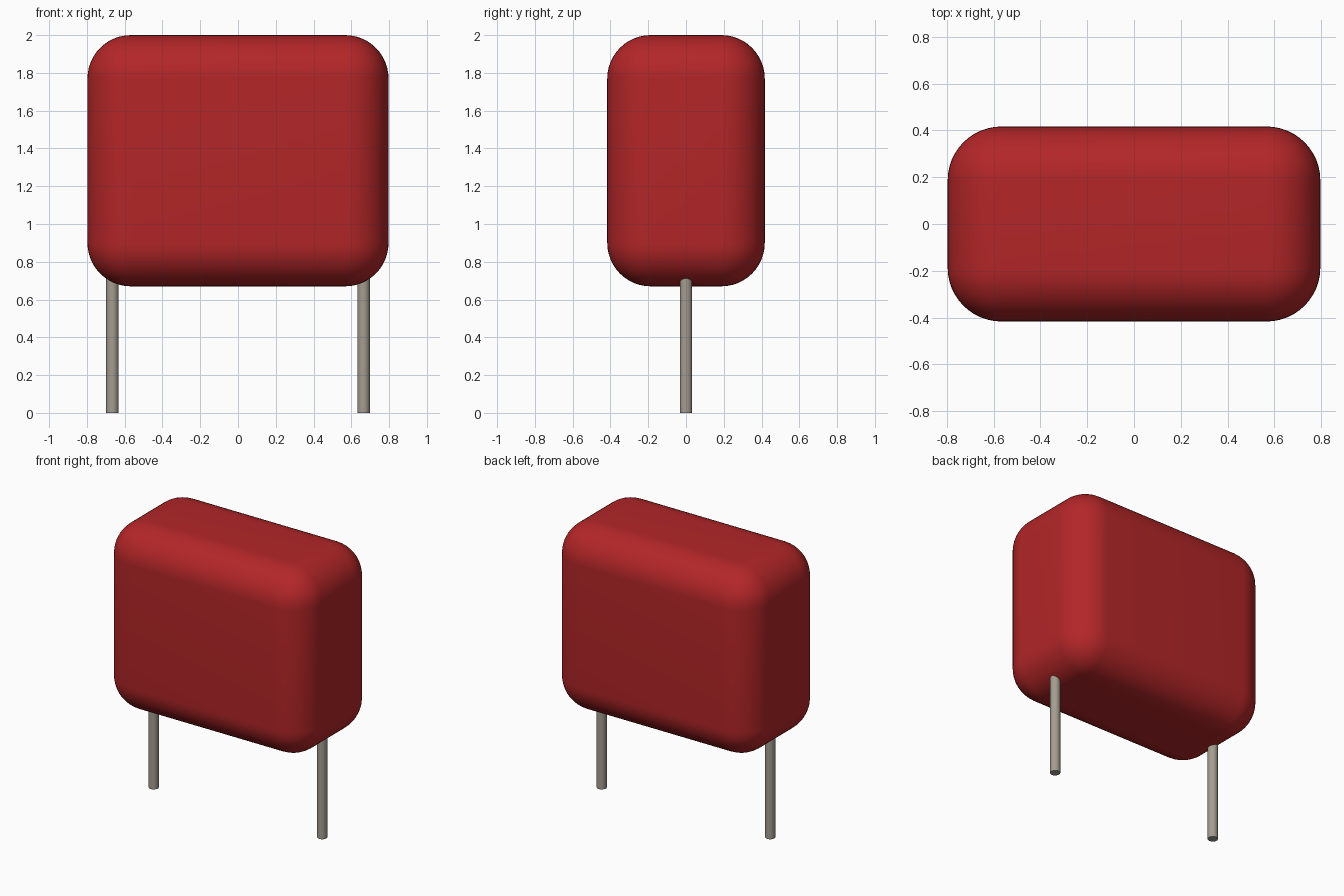
import bpy
import bmesh
from mathutils import Matrix

cube = bpy.data.objects.get("Cube")
if cube:
    bpy.data.objects.remove(cube, do_unlink=True)


def make_material(name, color):
    mat = bpy.data.materials.new(name)
    mat.use_nodes = True
    mat.diffuse_color = (*color, 1)
    mat.node_tree.nodes["Principled BSDF"].inputs["Base Color"].default_value = (*color, 1)
    return mat


def add_object(name, bm, mat):
    mesh = bpy.data.meshes.new(name)
    bm.to_mesh(mesh)
    bm.free()
    mesh.materials.append(mat)
    obj = bpy.data.objects.new(name, mesh)
    bpy.context.collection.objects.link(obj)
    bpy.ops.object.select_all(action="DESELECT")
    obj.select_set(True)
    bpy.context.view_layer.objects.active = obj
    bpy.ops.object.shade_smooth_by_angle()
    return obj


red = make_material("red coating", (0.45, 0.019, 0.021))
metal = make_material("grey metal", (0.37, 0.335, 0.28))

# Body: a block with generously rounded edges and corners
bottom, top = 0.67, 2.0
bm = bmesh.new()
bmesh.ops.create_cube(bm, size=1)
bmesh.ops.scale(bm, verts=bm.verts, vec=(1.594, 0.834, top - bottom))
bmesh.ops.translate(bm, verts=bm.verts, vec=(0, 0, (top + bottom) / 2))
bmesh.ops.bevel(bm, geom=bm.edges[:], offset=0.23, offset_type="OFFSET",
                segments=12, profile=0.5, affect="EDGES")
add_object("body", bm, red)

# Leads: two straight round wires that run up into the body's lower edge
lead_height = 0.85
for name, x in (("left_lead", 0.665), ("right_lead", -0.665)):
    bm = bmesh.new()
    bmesh.ops.create_cone(bm, cap_ends=True, segments=32, radius1=0.033, radius2=0.033,
                          depth=lead_height,
                          matrix=Matrix.Translation((x, 0, lead_height / 2)))
    add_object(name, bm, metal)
